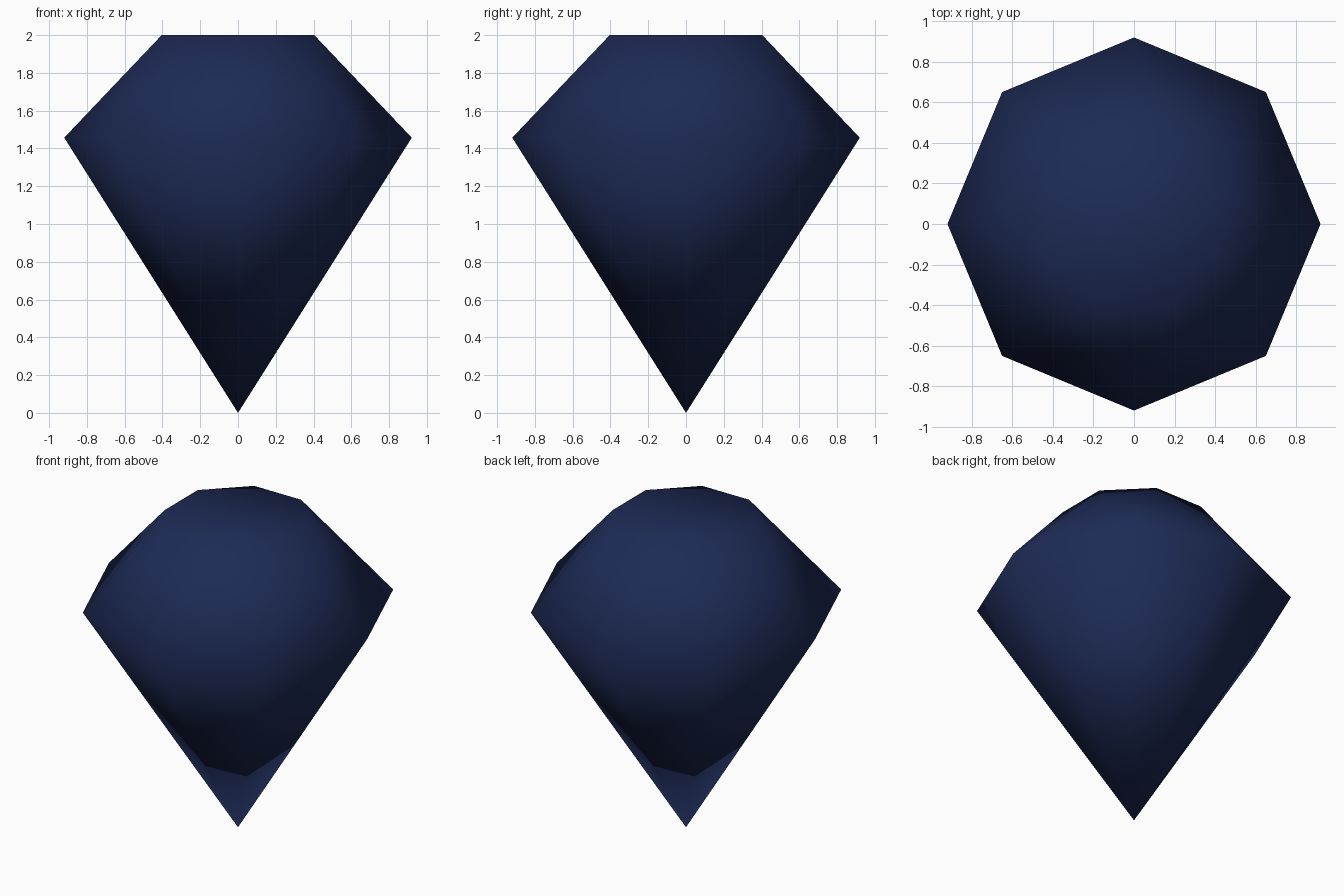
import bpy, bmesh
from math import sin, cos, pi

if "Cube" in bpy.data.objects:
    bpy.data.objects.remove(bpy.data.objects["Cube"])

SIDES = 8


def ring(bm, radius, z, turn=0.0):
    return [bm.verts.new((radius * cos(2 * pi * (i + turn) / SIDES),
                          radius * sin(2 * pi * (i + turn) / SIDES), z))
            for i in range(SIDES)]


bm = bmesh.new()
tip = bm.verts.new((0, 0, 0))
girdle = ring(bm, 0.92, 1.457)
table = ring(bm, 0.404 / cos(pi / SIDES), 2.0, 0.5)

# Flat table on top
bm.faces.new(table)
for i in range(SIDES):
    j = (i + 1) % SIDES
    # Pavilion facet down to the tip
    bm.faces.new((tip, girdle[j], girdle[i]))
    # Alternating crown facets
    bm.faces.new((girdle[i], girdle[j], table[i]))
    bm.faces.new((girdle[j], table[j], table[i]))

# Soft shading across all facets
for f in bm.faces:
    f.smooth = True
bmesh.ops.recalc_face_normals(bm, faces=bm.faces)

mesh = bpy.data.meshes.new("gem")
bm.to_mesh(mesh)
bm.free()
gem = bpy.data.objects.new("gem", mesh)
bpy.context.collection.objects.link(gem)

# Dark blue stone
mat = bpy.data.materials.new("dark_blue")
mat.diffuse_color = (0.012, 0.023, 0.09, 1)
mat.use_nodes = True
mat.node_tree.nodes["Principled BSDF"].inputs["Base Color"].default_value = mat.diffuse_color
mesh.materials.append(mat)
